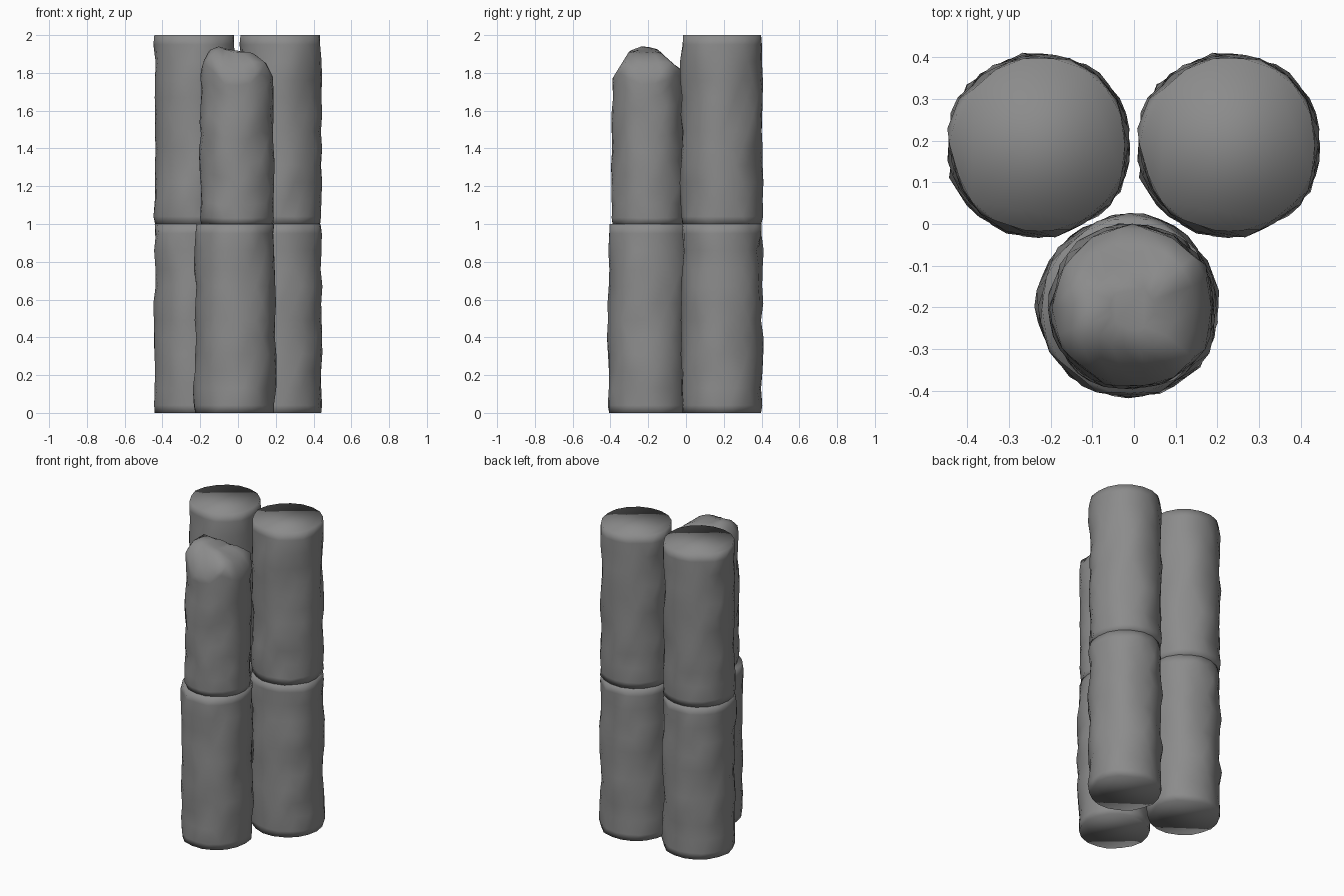
import bpy, bmesh, math
from mathutils import Vector, noise

if "Cube" in bpy.data.objects:
    bpy.data.objects.remove(bpy.data.objects["Cube"])

SIDES = 18

# Dark grey for every piece
grey = bpy.data.materials.new("dark_grey")
grey.diffuse_color = (0.26, 0.26, 0.26, 1)
grey.use_nodes = True
grey.node_tree.nodes["Principled BSDF"].inputs["Base Color"].default_value = grey.diffuse_color


def lerp(points, t):
    # Piecewise linear profile lookup
    if t <= points[0][0]:
        return points[0][1]
    for (a, za), (b, zb) in zip(points, points[1:]):
        if t <= b:
            return za + (zb - za) * (t - a) / (b - a)
    return points[-1][1]


# Broken top of the front column, as seen from the front and from the right
FRONT_LINE = [(-0.2, 1.80), (-0.17, 1.9), (-0.12, 1.945), (-0.05, 1.925),
              (0.08, 1.905), (0.15, 1.85), (0.19, 1.77)]
SIDE_LINE = [(-0.39, 1.77), (-0.3, 1.915), (-0.23, 1.945), (-0.15, 1.925),
             (-0.07, 1.85), (-0.02, 1.81)]


def broken_top(x, y):
    return min(lerp(FRONT_LINE, x), lerp(SIDE_LINE, y))


def log(name, cx, cy, radius, z0, seed, rough=0.02, broken=False):
    """Rough cylinder one unit high, with flat or broken top."""
    bm = bmesh.new()
    levels = [0, 0.04, 0.13, 0.22, 0.31, 0.4, 0.49, 0.58, 0.67, 0.76, 0.86, 0.95, 1]
    last = len(levels) - 1
    rings = []
    for i, t in enumerate(levels):
        ring = []
        for k in range(SIDES):
            a = 2 * math.pi * (k + 0.5 * (i % 2)) / SIDES
            # Slanted dents running around the surface, calmer at the ends
            s = a - 1.2 * t
            n = noise.noise(Vector((2.6 * math.cos(s), 2.6 * math.sin(s), 6 * t + seed * 7.3)))
            end = i in (0, last)
            r = radius + rough * n * (0.4 if end else 1) - (0.004 if end else 0)
            x, y = cx + r * math.cos(a), cy + r * math.sin(a)
            h = broken_top(x, y) - z0 if broken else 1
            ring.append(bm.verts.new((x, y, z0 + t * h)))
        rings.append(ring)
    if broken:
        for f in (0.8, 0.55, 0.28):
            ring = []
            for v in rings[last]:
                x, y = cx + (v.co.x - cx) * f, cy + (v.co.y - cy) * f
                ring.append(bm.verts.new((x, y, broken_top(x, y))))
            rings.append(ring)
    # Triangulated skin between staggered rings
    for i, (lo, hi) in enumerate(zip(rings, rings[1:])):
        for k in range(SIDES):
            j = (k + 1) % SIDES
            if i % 2 == 0 or i >= last:
                bm.faces.new((lo[k], lo[j], hi[k]))
                bm.faces.new((lo[j], hi[j], hi[k]))
            else:
                bm.faces.new((lo[k], lo[j], hi[j]))
                bm.faces.new((lo[k], hi[j], hi[k]))
    bm.faces.new(rings[0][::-1])
    bm.faces.new(rings[-1])
    bmesh.ops.recalc_face_normals(bm, faces=bm.faces)
    for f in bm.faces:
        f.smooth = True
    mesh = bpy.data.meshes.new(name)
    bm.to_mesh(mesh)
    bm.free()
    mesh.materials.append(grey)
    ob = bpy.data.objects.new(name, mesh)
    bpy.context.collection.objects.link(ob)


# Two full columns at the back, each of two stacked pieces
for side, x in (("left", -0.228), ("right", 0.228)):
    log(f"{side}_column_lower", x, 0.19, 0.214, 0, 1)
    log(f"{side}_column_upper", x, 0.19, 0.214, 1, 2)

# Front column with a slimmer, broken upper piece
log("front_column_lower", -0.014, -0.198, 0.213, 0, 3)
log("front_column_upper", -0.003, -0.2, 0.195, 1, 4, broken=True)
